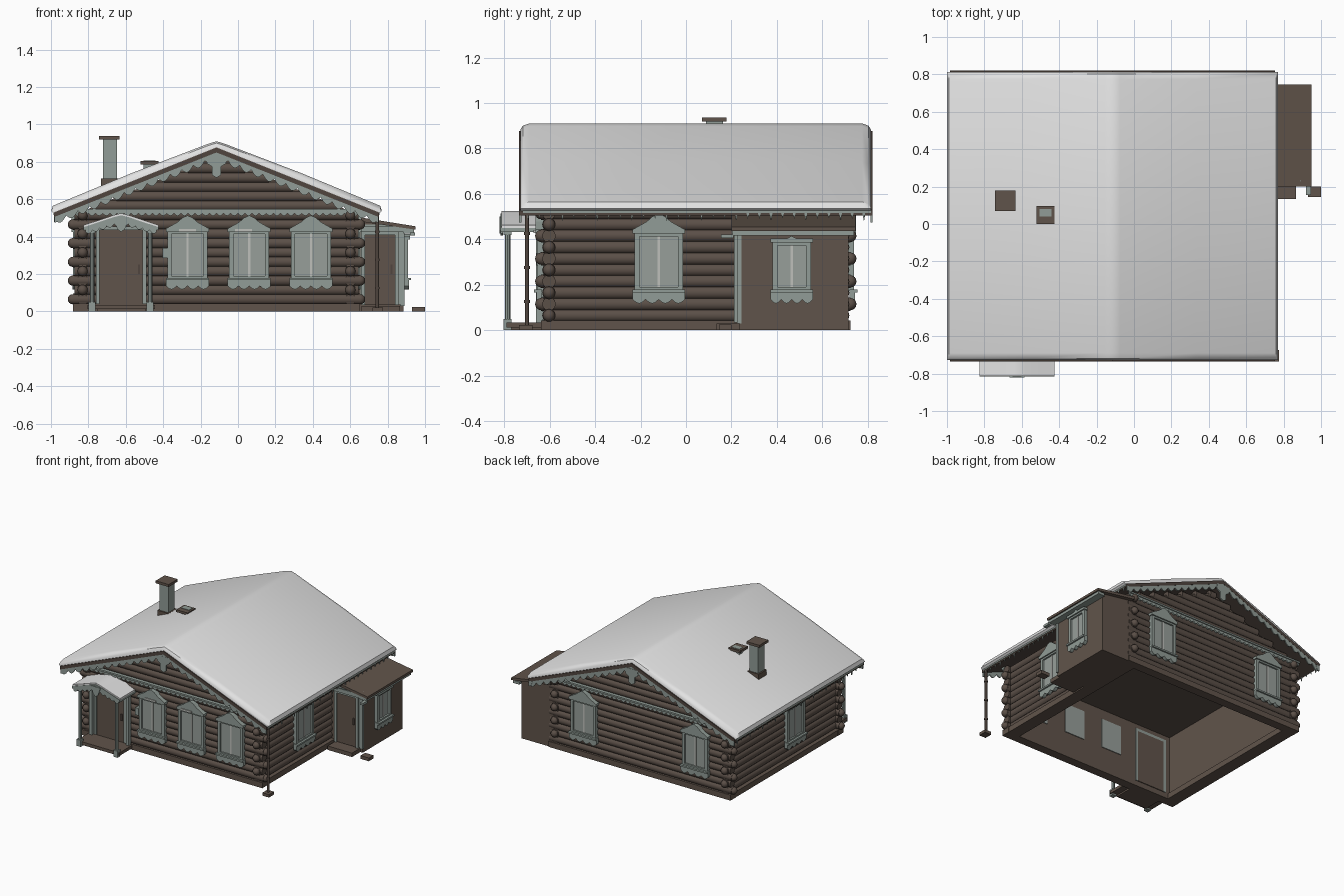
import bpy, bmesh, math
from mathutils import Matrix, Vector

if "Cube" in bpy.data.objects:
    bpy.data.objects.remove(bpy.data.objects["Cube"])


def material(name, r, g, b):
    m = bpy.data.materials.new(name)
    m.use_nodes = True
    m.diffuse_color = (r, g, b, 1)
    m.node_tree.nodes["Principled BSDF"].inputs["Base Color"].default_value = (r, g, b, 1)
    return m


LOG = material("log brown", .105, .079, .064)
PLANK = material("plank brown", .118, .088, .069)
DARK = material("dark board", .08, .06, .049)
TRIM = material("grey green trim", .285, .335, .308)
GLASS = material("curtained glass", .31, .345, .322)
PALE = material("pale sash", .52, .53, .5)
SNOW = material("snow", .77, .77, .77)


class Part:
    """Collects simple solids into one object."""
    def __init__(self, name, mat, place=None, smooth=False):
        self.name, self.mat, self.place, self.smooth = name, mat, place, smooth
        self.bm = bmesh.new()

    def box(self, x0, x1, y0, y1, z0, z1):
        m = Matrix.Translation(((x0 + x1) / 2, (y0 + y1) / 2, (z0 + z1) / 2))
        bmesh.ops.create_cube(self.bm, size=1, matrix=m @ Matrix.Diagonal((x1 - x0, y1 - y0, z1 - z0, 1)))
        return self

    def rod(self, a, b, r, sides=12):
        a, b = Vector(a), Vector(b)
        m = Matrix.Translation((a + b) / 2) @ (b - a).to_track_quat('Z', 'Y').to_matrix().to_4x4()
        bmesh.ops.create_cone(self.bm, cap_ends=True, segments=sides, radius1=r, radius2=r,
                              depth=(b - a).length, matrix=m)
        return self

    def log(self, a, b, r, rounded):
        """Log, with rounded ends if it is a long one."""
        self.rod(a, b, r)
        for p in (a, b) if rounded else ():
            bmesh.ops.create_uvsphere(self.bm, u_segments=12, v_segments=8, radius=r * .9,
                                      matrix=Matrix.Translation(p))

    def plate(self, pts, y0, y1):
        """Outline in x and z, extruded along y."""
        f = self.bm.faces.new([self.bm.verts.new((x, y0, z)) for x, z in pts])
        new = bmesh.ops.extrude_face_region(self.bm, geom=[f])["geom"]
        bmesh.ops.translate(self.bm, vec=(0, y1 - y0, 0),
                            verts=[v for v in new if isinstance(v, bmesh.types.BMVert)])
        return self

    def done(self):
        bmesh.ops.recalc_face_normals(self.bm, faces=self.bm.faces)
        me = bpy.data.meshes.new(self.name)
        self.bm.to_mesh(me)
        self.bm.free()
        me.materials.append(self.mat)
        o = bpy.data.objects.new(self.name, me)
        bpy.context.collection.objects.link(o)
        if self.place:
            o.matrix_world = self.place
        if self.smooth:
            bpy.ops.object.select_all(action='DESELECT')
            o.select_set(True)
            bpy.context.view_layer.objects.active = o
            bpy.ops.object.shade_smooth_by_angle(angle=math.radians(40))


def lace(a, b, height, depth, count):
    """Outline of a board from a to b with a scalloped lower edge."""
    n = count * 6
    low = []
    for i in range(n + 1):
        t = i / n
        drop = height + depth * abs(math.sin(math.pi * count * t))
        low.append((a[0] + (b[0] - a[0]) * t, a[1] + (b[1] - a[1]) * t - drop))
    return [b, a] + low


def spot(x, y, turn):
    return Matrix.Translation((x, y, 0)) @ Matrix.Rotation(math.radians(turn), 4, 'Z')


CX, CY, HX, HY, SLOPE = -.115, .043, .716, .646, .393
PITCH, R = .05, .03

# Log walls with crossed corners and gables
logs = Part("log_walls", LOG, smooth=True)
for i in range(10):
    z = .065 + PITCH * i
    ex, ey = (.042, .034) if i % 2 else (.052, .025)
    for s in (-1, 1):
        logs.log((CX - HX - ex, CY + s * HY, z), (CX + HX + ex, CY + s * HY, z), R, i % 2 == 0)
        logs.log((CX + s * HX, CY - HY - ey, z), (CX + s * HX, CY + HY + ey, z), R, i % 2 == 1)
for i in range(6):
    z = .565 + PITCH * i
    h = (.825 - z) / SLOPE
    for s in (-1, 1):
        logs.rod((CX - h, CY + s * HY, z), (CX + h, CY + s * HY, z), R)
logs.done()

# Inner lining, ceiling and foundation
lining = Part("inner_walls", PLANK)
gable = [(CX - HX, .02), (CX + HX, .02), (CX + HX, .535), (CX, .83), (CX - HX, .535)]
lining.plate(gable, CY - HY - .01, CY - HY + .034).plate(gable, CY + HY - .034, CY + HY + .01)
for s in (-1, 1):
    x = CX + s * (HX - .015)
    lining.box(x - .019, x + .019, CY - HY, CY + HY, .02, .53)
lining.done()
Part("ceiling", LOG).box(CX - HX, CX + HX, CY - HY, CY + HY, .49, .5).done()
base = Part("foundation", PLANK)
for s in (-1, 1):
    y, x = CY + s * HY, CX + s * HX
    base.box(CX - HX - .05, CX + HX + .05, y - .034, y + .034, 0, .042)
    base.box(x - .048, x + .048, CY - HY, CY + HY, 0, .042)
base.done()

# Roof boards and snow
half = .868
Part("roof_boards", DARK).plate(
    [(CX - half, .53), (CX, .877), (CX + half, .53), (CX + half, .505), (CX, .85), (CX - half, .505)],
    -.735, .82).done()
snow = Part("snow_roof", SNOW, smooth=True)
top = [(-.884, .533), (-.875, .565), (-.45, .741), (-.04, .898), (0, .91)]
top += [(-x, z) for x, z in reversed(top[:-1])]
under = [(.87, .525), (0, .872), (-.87, .525)]
rings = []
for y, drop in ((-.728, .03), (-.718, .01), (-.69, 0), (.775, 0), (.803, .01), (.813, .03)):
    ring = [(x, max(z - drop, .884 - SLOPE * abs(x))) for x, z in top] + under
    rings.append([snow.bm.verts.new((CX + x, y, z)) for x, z in ring])
for a, b in zip(rings, rings[1:]):
    for k in range(len(a)):
        n = (k + 1) % len(a)
        snow.bm.faces.new((a[k], a[n], b[n], b[k]))
snow.bm.faces.new(rings[0])
snow.bm.faces.new(rings[-1])
snow.done()

# Carved trim on both gables
trim = Part("gable_lace", TRIM)
for yr, yw in ((-.734, CY - HY - .035), (.811, CY + HY + .035)):
    for s in (-1, 1):
        trim.plate(lace((CX, .853), (CX + s * .865, .511), .022, .026, 14), yr, yr + .008)
        trim.plate([(CX + s * .865, .515), (CX + s * .865, .475), (CX + s * .845, .48),
                    (CX + s * .835, .515)], yr, yr + .01)
    trim.plate([(CX - .055, .835), (CX + .055, .835), (CX + .05, .79), (CX + .025, .775), (CX + .025, .73),
                (CX, .715), (CX - .025, .73), (CX - .025, .775), (CX - .05, .79)], yr - .001, yr + .01)
    trim.plate(lace((CX - .76, .545), (CX + .76, .545), .02, .014, 40), yw - .006, yw + .006)
    trim.box(CX - .76, CX + .76, yw - .014, yw + .014, .535, .547)
trim.done()

# Eave fascia with hanging teeth
for side, turn in (("left", 90), ("right", -90)):
    s = 1 if turn > 0 else -1
    eave = Part(side + "_eave_trim", TRIM, spot(CX + s * .864, CY, turn))
    eave.box(-.76, .77, -.007, .007, .515, .527)
    for i in range(30):
        x = -.74 + i * .051
        eave.plate([(x - .007, .518), (x + .007, .518), (x, .49 if i % 3 else .478)], -.004, .004)
    eave.done()


# Windows with carved casings
def window(name, place, hw=.107, z0=.175, z1=.425, peak=.513, lip=.02, depth=.07):
    g = hw - .022
    Part(name + "_glass", GLASS, place).box(-g, g, -.008, depth, z0 + .015, z1 - .012).done()
    c = Part(name + "_casing", TRIM, place)
    for s in (-1, 1):
        c.box(min(s * g, s * hw), max(s * g, s * hw), -lip, .05, z0, z1)
    c.box(-hw, hw, -lip, .05, z0, z0 + .015).box(-hw, hw, -lip, .05, z1 - .012, z1 + .004)
    e = hw + .008
    mid = z1 + (peak - z1) * .6
    c.plate([(-e, z1), (e, z1), (e, z1 + .018), (hw * .5, mid), (hw * .25, peak - .012), (0, peak),
             (-hw * .25, peak - .012), (-hw * .5, mid), (-e, z1 + .018)], -lip - .01, .01)
    c.box(-e, e, -lip - .016, 0, z0 - .008, z0 + .004)
    c.plate(lace((-e, z0 - .005), (e, z0 - .005), .034, .018, 4), -lip - .004, 0)
    c.done()
    Part(name + "_sash", PALE, place).box(-.006, .006, -.012, 0, z0 + .015, z1 - .012).done()


front, back = CY - HY - R, CY + HY + R
for n, x in enumerate((-.27, .06, .39)):
    window(f"front_window_{n + 1}", spot(x, front, 0))
for n, x in enumerate((-.59, .35)):
    window(f"back_window_{n + 1}", spot(x, back, 180))
window("left_window", spot(CX + HX + R, -.12, 90))
window("right_window", spot(CX - HX - R, -.07, -90), depth=.04)

# Snow lying on two of the window heads, and a small box on the wall
for n, x in enumerate((-.27, .03)):
    Part(f"window_snow_{n + 1}", PALE).box(x - .045, x + .045, front - .037, front - .03, .428, .442).done()
Part("wall_box", TRIM).box(-.405, -.375, front - .025, front + .02, .285, .34).done()


# Doors
def door(name, place, hw, z0, z1, depth):
    Part(name + "_panel", PLANK, place).box(-hw, hw, -.006, depth, z0, z1).done()
    f = Part(name + "_frame", TRIM, place)
    for s in (-1, 1):
        f.box(s * (hw + .01) - .01, s * (hw + .01) + .01, -.016, depth, z0, z1 + .02)
    f.box(-hw, hw, -.016, depth, z1, z1 + .02).done()
    Part(name + "_handle", DARK, place).box(hw - .025, hw - .015, -.014, 0, .2, .25).done()


door("front_door", spot(-.625, front, 0), .115, .04, .435, .07)

# Porch
PX = -.625
Part("porch_deck", PLANK).box(PX - .18, PX + .18, -.79, -.62, .012, .035).box(
    PX - .13, PX + .13, -.77, -.62, 0, .012).done()
arch = [(-.2, .462), (-.12, .488), (-.04, .515), (0, .525), (.04, .515), (.12, .488), (.2, .462)]
up = [(PX + x, z) for x, z in arch]
Part("porch_snow", SNOW, smooth=True).plate(up + [(x, z - .012) for x, z in reversed(up)], -.812, -.62).done()
porch = Part("porch_trim", TRIM)
low = [(x, z - .011) for x, z in up]
porch.plate(low + [(x, z - .018) for x, z in reversed(low)], -.816, -.62)
for s in (-1, 1):
    px = PX + s * .155
    porch.plate(lace((PX, .5), (PX + s * .19, .447), .022, .014, 5), -.816, -.806)
    porch.rod((px, -.785, 0), (px, -.785, .46), .012, 8)
    porch.box(px - .018, px + .018, -.803, -.767, 0, .05).box(px - .017, px + .017, -.802, -.768, .42, .44)
    porch.box(px - .012, px + .012, -.66, -.63, .03, .46)
    porch.box(px - .01, px + .01, -.79, -.63, .435, .455)
porch.plate([(PX - .04, .5), (PX + .04, .5), (PX + .02, .44), (PX, .425), (PX - .02, .44)], -.82, -.81)
porch.done()

# Side annex
ann = Part("annex_walls", PLANK).plate([(.62, 0), (.885, 0), (.885, .45), (.62, .485)], .235, .715)
ann.done()
Part("annex_roof", PLANK).plate([(.62, .508), (.95, .455), (.95, .437), (.62, .486)], .2, .745).done()
at = Part("annex_trim", TRIM)
at.box(.655, .89, .227, .236, .04, .465).box(.865, .891, .225, .245, .03, .44)
at.box(.885, .94, .205, .74, .417, .437).box(.65, .94, .203, .211, .425, .455)
at.box(.92, .945, .155, .21, .405, .422).done()
door("annex_door", spot(.76, .228, 0), .08, .035, .41, .004)
window("annex_window", spot(.887, .465, 90), .085, .175, .385, .415, .022)
Part("annex_step", PLANK).box(.66, .865, .135, .235, 0, .03).done()

# Chimney and roof vent
Part("chimney_shaft", TRIM).box(-.722, -.647, .087, .163, .62, .925).done()
Part("chimney_cap", PLANK).box(-.742, -.633, .07, .178, .918, .937).box(
    -.733, -.637, .077, .173, .66, .712).done()
Part("vent_cap", PLANK).box(-.52, -.425, 0, .095, .785, .803).done()
Part("vent_shaft", TRIM).box(-.505, -.44, .04, .08, .72, .806).done()

# Downpipe and splash blocks
pipe = Part("downpipe", DARK, smooth=True).rod((.745, -.7, .02), (.745, -.7, .51), .009, 10)
for z in (.12, .27, .42):
    pipe.rod((.745, -.7, z), (.745, -.7, z + .012), .013, 10)
pipe.done()
Part("splash_blocks", PLANK).box(.72, .775, -.735, -.675, 0, .022).box(.93, 1, .145, .2, 0, .025).done()
